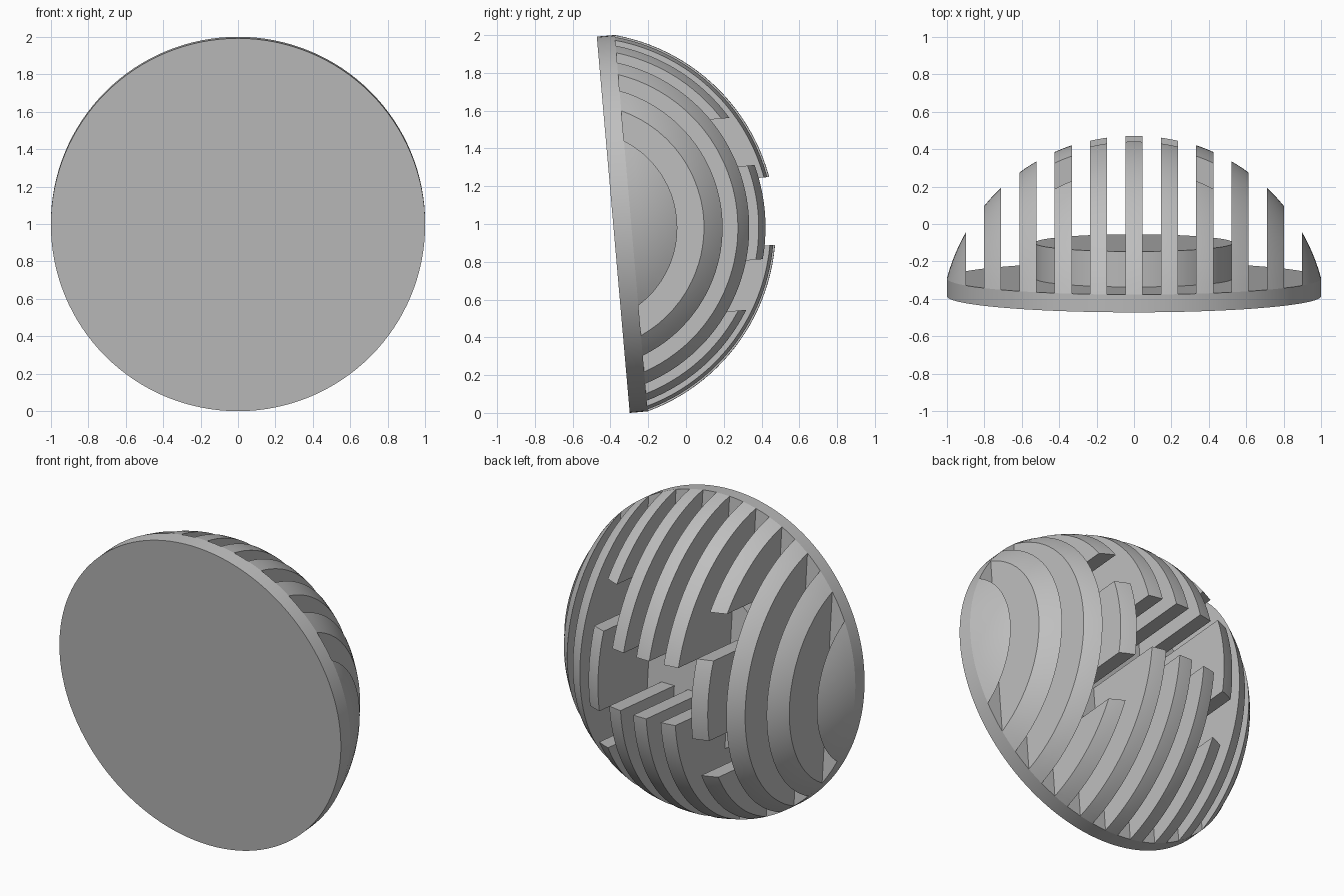
import bpy
import bmesh
import math
from mathutils import Vector

cube = bpy.data.objects.get("Cube")
if cube:
    bpy.data.objects.remove(cube, do_unlink=True)

TILT = math.radians(-85)
ORIGIN = (0, -0.385, 0.996)
FLOOR = 0.095          # thickness of the round base
DOME = 0.765           # height of the dome above the base
SEGMENTS = 128

grey = bpy.data.materials.new("grey")
grey.use_nodes = True
grey.diffuse_color = (0.52, 0.52, 0.52, 1)
grey.node_tree.nodes["Principled BSDF"].inputs["Base Color"].default_value = grey.diffuse_color


def finish(bm, name):
    """Turn a bmesh into a tilted, smooth shaded object."""
    bmesh.ops.recalc_face_normals(bm, faces=bm.faces)
    mesh = bpy.data.meshes.new(name)
    bm.to_mesh(mesh)
    bm.free()
    obj = bpy.data.objects.new(name, mesh)
    bpy.context.collection.objects.link(obj)
    mesh.materials.append(grey)
    obj.location = ORIGIN
    obj.rotation_euler = (TILT, 0, 0)
    bpy.ops.object.select_all(action="DESELECT")
    obj.select_set(True)
    bpy.context.view_layer.objects.active = obj
    bpy.ops.object.shade_smooth_by_angle(angle=math.radians(30))
    return obj


def disc(name, radius, low, high):
    bm = bmesh.new()
    bmesh.ops.create_cone(bm, cap_ends=True, segments=SEGMENTS, radius1=radius,
                          radius2=radius, depth=high - low)
    bmesh.ops.translate(bm, verts=bm.verts, vec=(0, 0, (low + high) / 2))
    return finish(bm, name)


def dome_cap():
    """Solid spherical cap standing on the base."""
    bm = bmesh.new()
    radius = (1 + DOME ** 2) / (2 * DOME)
    reach = math.asin(1 / radius)
    steps = 28
    arc = []
    for i in range(steps + 1):
        a = reach * i / steps
        z = FLOOR + DOME - radius * (1 - math.cos(a))
        arc.append(bm.verts.new((radius * math.sin(a), 0, z)))
    edges = [bm.edges.new(pair) for pair in zip(arc, arc[1:])]
    bmesh.ops.spin(bm, geom=arc + edges, axis=(0, 0, 1), cent=(0, 0, 0),
                   angle=math.tau, steps=SEGMENTS, use_duplicate=False)
    bmesh.ops.remove_doubles(bm, verts=bm.verts, dist=0.0005)
    rim = [e for e in bm.edges if e.is_boundary]
    bmesh.ops.edgeloop_fill(bm, edges=rim)
    return bm


def cut(bm, point, normal):
    """Remove everything on the normal side and close the cut."""
    result = bmesh.ops.bisect_plane(bm, geom=bm.verts[:] + bm.edges[:] + bm.faces[:],
                                    plane_co=point, plane_no=normal, clear_outer=True)
    edges = [e for e in bm.edges if e.is_boundary]
    if edges:
        bmesh.ops.edgeloop_fill(bm, edges=edges)


def slat(name, centre, low=None, high=None):
    """One vertical slice of the dome, optionally shortened."""
    bm = dome_cap()
    half = 0.046
    inner, outer = centre - half, centre + half
    if outer < 0.93:
        cut(bm, Vector((outer, 0, 0)), Vector((1, 0, 0)))
    if inner > -0.93:
        cut(bm, Vector((inner, 0, 0)), Vector((-1, 0, 0)))
    if low is not None:
        cut(bm, Vector((0, low, 0)), Vector((0, -1, 0)))
    if high is not None:
        cut(bm, Vector((0, high, 0)), Vector((0, 1, 0)))
    return finish(bm, name)


# Round base and raised inner disc
disc("base", 1.0, 0, FLOOR)
disc("inner_disc", 0.53, FLOOR - 0.01, 0.285)

# Dome slats, with an opening around the middle
PITCH = 0.189
for i in range(-5, 6):
    x = i * PITCH
    label = f"slat_{i + 6}"
    if abs(i) <= 1:
        slat(label + "_upper", x, high=-0.18)
        slat(label + "_lower", x, low=0.18)
    elif abs(i) == 2:
        slat(label + "_upper", x, high=-0.51)
        slat(label + "_middle", x, low=-0.25, high=0.25)
        slat(label + "_lower", x, low=0.51)
    else:
        slat(label, x)
